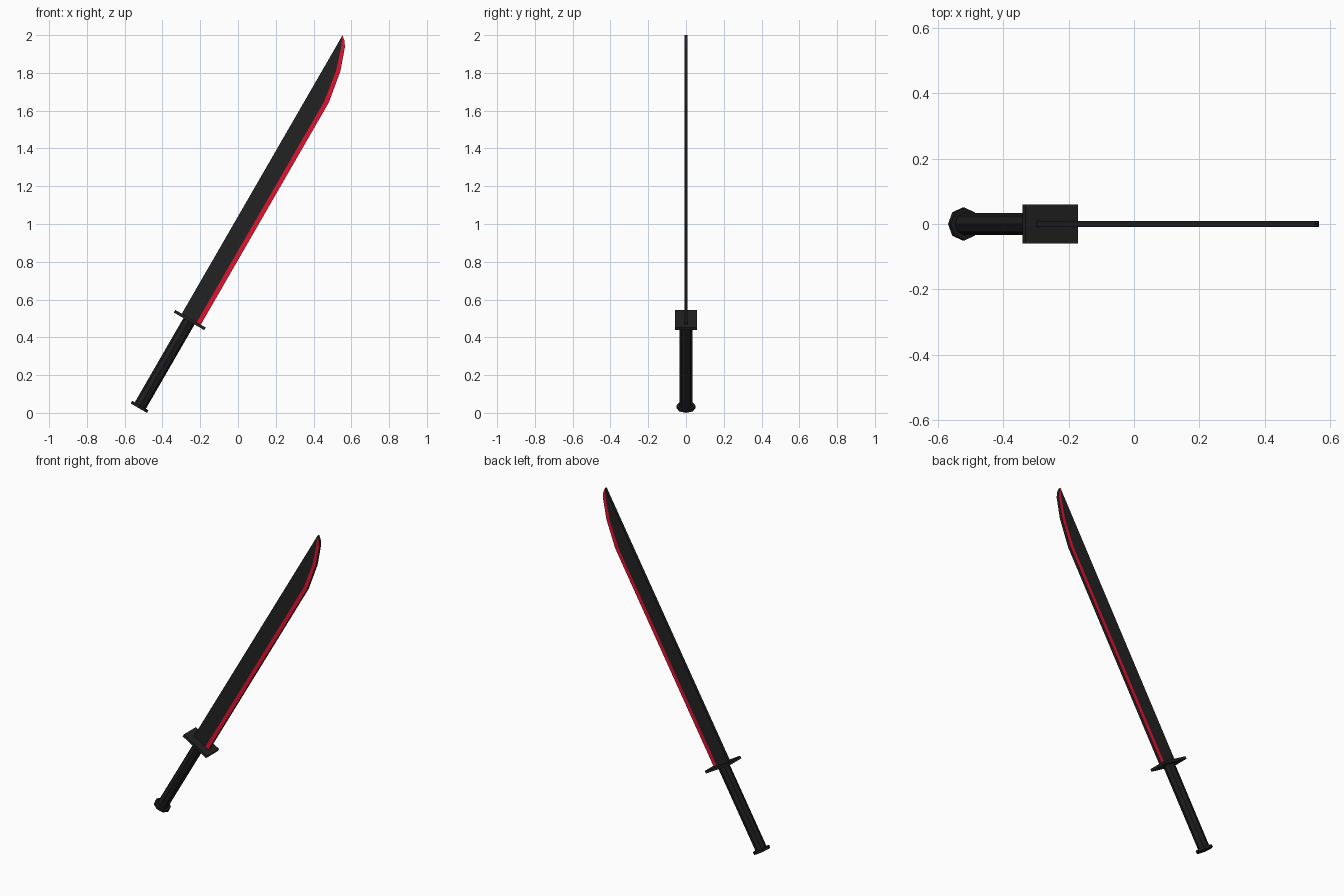
import bpy, bmesh, math
from mathutils import Matrix

if "Cube" in bpy.data.objects:
    bpy.data.objects.remove(bpy.data.objects["Cube"])

# Sword frame: local z runs along the blade, local x points to the cutting edge
TILT = Matrix.Translation((-0.525, 0, 0.025)) @ Matrix.Rotation(math.radians(30), 4, 'Y')


def material(name, rgb):
    m = bpy.data.materials.new(name)
    m.diffuse_color = (*rgb, 1)
    m.use_nodes = True
    m.node_tree.nodes["Principled BSDF"].inputs["Base Color"].default_value = m.diffuse_color
    return m


black = material("black", (0.016, 0.016, 0.016))
grip_black = material("grip_black", (0.012, 0.012, 0.012))
red = material("red", (0.75, 0.006, 0.03))


def finish(name, bm, mats):
    bmesh.ops.recalc_face_normals(bm, faces=bm.faces)
    bm.transform(TILT)
    me = bpy.data.meshes.new(name)
    bm.to_mesh(me)
    bm.free()
    for m in mats:
        me.materials.append(m)
    ob = bpy.data.objects.new(name, me)
    bpy.context.collection.objects.link(ob)
    return ob


def octagon(name, radius, z0, z1, mat):
    bm = bmesh.new()
    bmesh.ops.create_cone(bm, cap_ends=True, segments=8, radius1=radius, radius2=radius,
                          depth=z1 - z0, matrix=Matrix.Translation((0, 0, (z0 + z1) / 2)))
    return finish(name, bm, [mat])


# Pommel and grip
octagon("pommel", 0.05, 0.0, 0.016, grip_black)
octagon("grip", 0.034, 0.012, 0.535, grip_black)

# Guard plate
bm = bmesh.new()
bmesh.ops.create_cube(bm, size=1, matrix=Matrix.Translation((0, 0, 0.539))
                      @ Matrix.Diagonal((0.186, 0.118, 0.016, 1)))
finish("guard", bm, [black])

# Blade: flat plate with a red strip on both faces, black rim
HALF = 0.009
tip = (-0.054, 2.249)
inner = [(0.038, 0.54), (0.038, 1.897), (0.012, 2.066), (-0.027, 2.188), (-0.041, 2.220)]
edge = [(0.063, 0.54), (0.062, 1.905), (0.032, 2.079), (-0.011, 2.201), (-0.029, 2.228)]
spine = [(-0.053, z) for _, z in inner]

bm = bmesh.new()
sides = []
for y in (-HALF, HALF):
    s, i, e = ([bm.verts.new((x, y, z)) for x, z in row] for row in (spine, inner, edge))
    t = bm.verts.new((tip[0], y, tip[1]))
    for k in range(len(s) - 1):
        bm.faces.new((s[k], i[k], i[k + 1], s[k + 1]))
        bm.faces.new((i[k], e[k], e[k + 1], i[k + 1])).material_index = 1
    bm.faces.new((s[-1], i[-1], t))
    bm.faces.new((i[-1], e[-1], t)).material_index = 1
    sides.append([*s, t, *reversed(e), i[0]])
# Rim joining the two faces
a, b = sides
for k in range(len(a)):
    n = (k + 1) % len(a)
    bm.faces.new((a[k], a[n], b[n], b[k]))
finish("blade", bm, [black, red])
